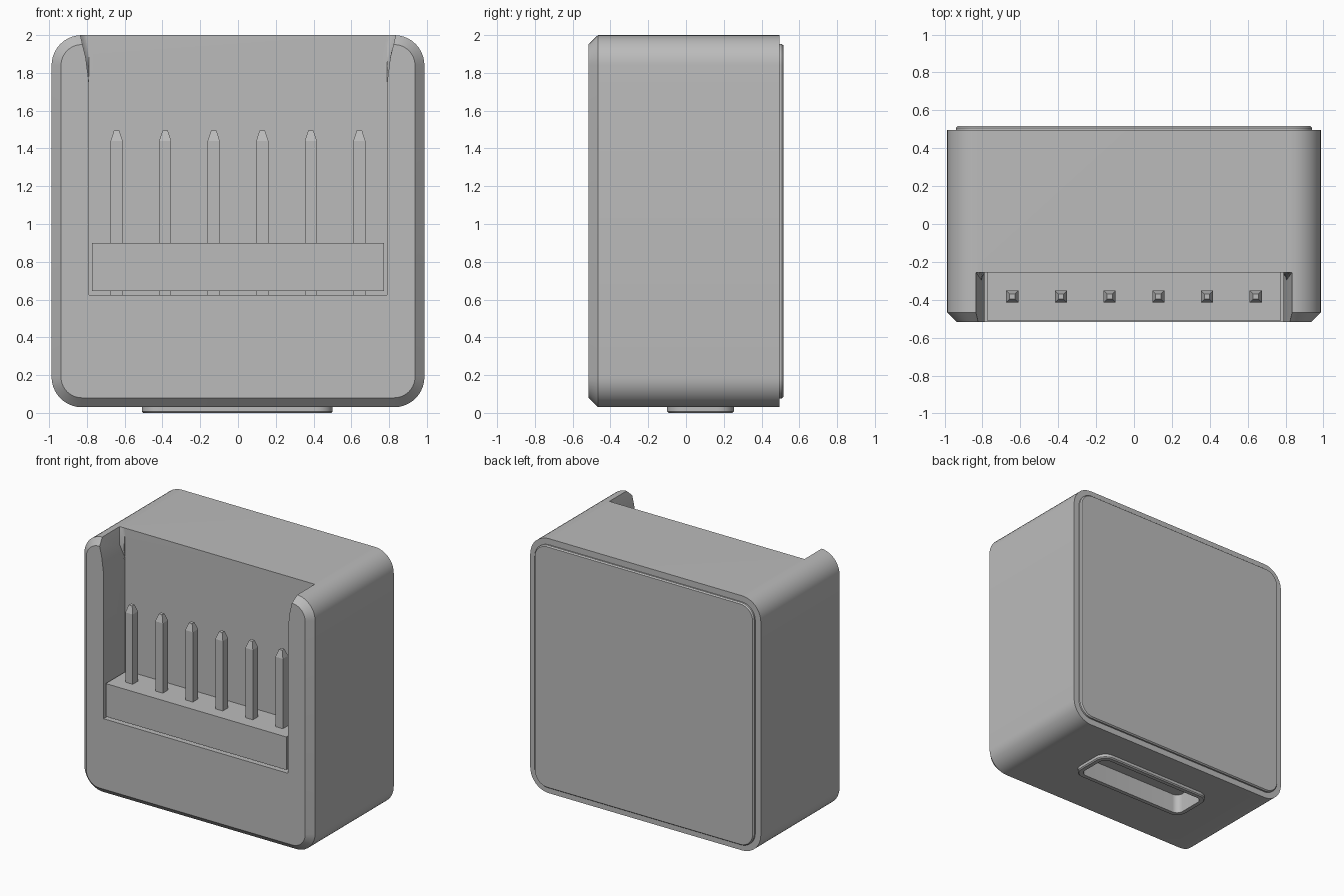
import bpy, bmesh, math
from mathutils import Vector

if "Cube" in bpy.data.objects:
    bpy.data.objects.remove(bpy.data.objects["Cube"])

grey = bpy.data.materials.new("plain grey")
grey.use_nodes = True
GREY = (0.5, 0.5, 0.5, 1)
grey.diffuse_color = GREY
grey.node_tree.nodes["Principled BSDF"].inputs["Base Color"].default_value = GREY


def finish(name, bm):
    """Turn a bmesh into a named, shaded object."""
    bmesh.ops.recalc_face_normals(bm, faces=bm.faces)
    mesh = bpy.data.meshes.new(name)
    bm.to_mesh(mesh)
    bm.free()
    mesh.materials.append(grey)
    obj = bpy.data.objects.new(name, mesh)
    bpy.context.collection.objects.link(obj)
    return obj


def rounded_rect(w, h, r, steps=10):
    """Outline of a rounded rectangle with half sizes w and h."""
    pts = []
    for i, (sx, sy) in enumerate([(1, 1), (-1, 1), (-1, -1), (1, -1)]):
        for k in range(steps + 1):
            a = math.pi / 2 * (i + k / steps)
            pts.append((sx * (w - r) + r * math.cos(a), sy * (h - r) + r * math.sin(a)))
    return pts


def loft(name, size, rings, place, cap_start=True):
    """Bridge rounded rectangles given as (depth, inset) and close the ends."""
    w, h, r = size
    bm = bmesh.new()
    loops = [[bm.verts.new(place(u, v, d)) for u, v in rounded_rect(w - i, h - i, r - i)]
             for d, i in rings]
    for a, b in zip(loops, loops[1:]):
        for k in range(len(a)):
            n = (k + 1) % len(a)
            bm.faces.new((a[k], a[n], b[n], b[k]))
    if cap_start:
        bm.faces.new(loops[0])
    bm.faces.new(loops[-1])
    return finish(name, bm)


def box(name, lo, hi):
    bm = bmesh.new()
    bmesh.ops.create_cube(bm, size=1)
    lo, hi = Vector(lo), Vector(hi)
    for v in bm.verts:
        v.co = (lo + hi) / 2 + v.co * (hi - lo)
    return finish(name, bm)


def cut(target, cutter):
    mod = target.modifiers.new("cut", "BOOLEAN")
    mod.operation = "DIFFERENCE"
    mod.solver = "EXACT"
    mod.object = cutter
    bpy.context.view_layer.objects.active = target
    bpy.ops.object.modifier_apply(modifier=mod.name)
    bpy.data.objects.remove(cutter)


def smooth(obj):
    bpy.ops.object.select_all(action="DESELECT")
    obj.select_set(True)
    bpy.context.view_layer.objects.active = obj
    bpy.ops.object.shade_smooth_by_angle(angle=math.radians(25))


FRONT, BACK = -0.517, 0.517
SLOT_BACK, SLOT_FLOOR, SLOT_HALF = -0.255, 0.625, 0.79


def upright(u, v, d):
    return (u, d, 1.015 + v)


def flat(u, v, d):
    return (u - 0.004, 0.077 + v, d)


# Case with a chamfered front rim
case_size = (0.987, 0.985, 0.16)
case = loft("case", case_size, [(FRONT, 0.05), (FRONT + 0.05, 0), (BACK - 0.022, 0)], upright)

# Open-topped slot in the front
cut(case, box("slot_cutter", (-SLOT_HALF, -1, SLOT_FLOOR), (SLOT_HALF, SLOT_BACK, 2.1)))

# Flared mouth at the top of the slot, rounded at its back corners
bm = bmesh.new()
profile = [(0.785, 1.7), (0.793, 1.78), (0.806, 1.88), (0.835, 2.0), (0.84, 2.02)]
outline = profile + [(-x, z) for x, z in reversed(profile)]
face = bm.faces.new([bm.verts.new((x, SLOT_BACK, z)) for x, z in outline])
moved = bmesh.ops.extrude_face_region(bm, geom=[face])["geom"]
for v in moved:
    if isinstance(v, bmesh.types.BMVert):
        v.co.y = -1
if not face.is_valid or len(bm.faces) == len(outline) + 1:
    bmesh.ops.holes_fill(bm, edges=bm.edges)
corners = [e for e in bm.edges
           if all(abs(v.co.y - SLOT_BACK) < 1e-4 for v in e.verts)
           and e.verts[0].co.x * e.verts[1].co.x > 0]
bmesh.ops.bevel(bm, geom=corners, offset=0.04, segments=5, profile=0.5, affect="EDGES")
cut(case, finish("flare_cutter", bm))

# Bottom port: lip, inner walls and ceiling in one shell
port_size = (0.505, 0.177, 0.09)
cut(case, loft("port_cutter", port_size, [(-0.1, 0.02), (0.18, 0.02)], flat))
port = loft("bottom_port", port_size,
            [(0.035, 0), (0.008, 0), (0, 0.008), (0, 0.04), (0.15, 0.04)], flat, cap_start=False)

# Back panel with a fine bevelled edge
panel = loft("back_panel", case_size,
             [(BACK - 0.04, 0.047), (BACK - 0.01, 0.047), (BACK, 0.055)], upright)

# Pin header block
box("pin_header", (-0.773, FRONT + 0.004, 0.645), (0.773, SLOT_BACK + 0.01, 0.9))

# Six square pins with tapered tips
for n in range(6):
    x, y = (n - 2.5) * 0.257, -0.383
    bm = bmesh.new()
    loops = []
    for half, z in [(0.032, SLOT_FLOOR), (0.032, 1.44), (0.014, 1.495)]:
        loops.append([bm.verts.new((x + sx * half, y + sy * half, z))
                      for sx, sy in [(-1, -1), (1, -1), (1, 1), (-1, 1)]])
    for a, b in zip(loops, loops[1:]):
        for k in range(4):
            m = (k + 1) % 4
            bm.faces.new((a[k], a[m], b[m], b[k]))
    bm.faces.new(loops[0])
    bm.faces.new(loops[-1])
    finish(f"pin_{n + 1}", bm)

for part in (case, port, panel):
    smooth(part)
